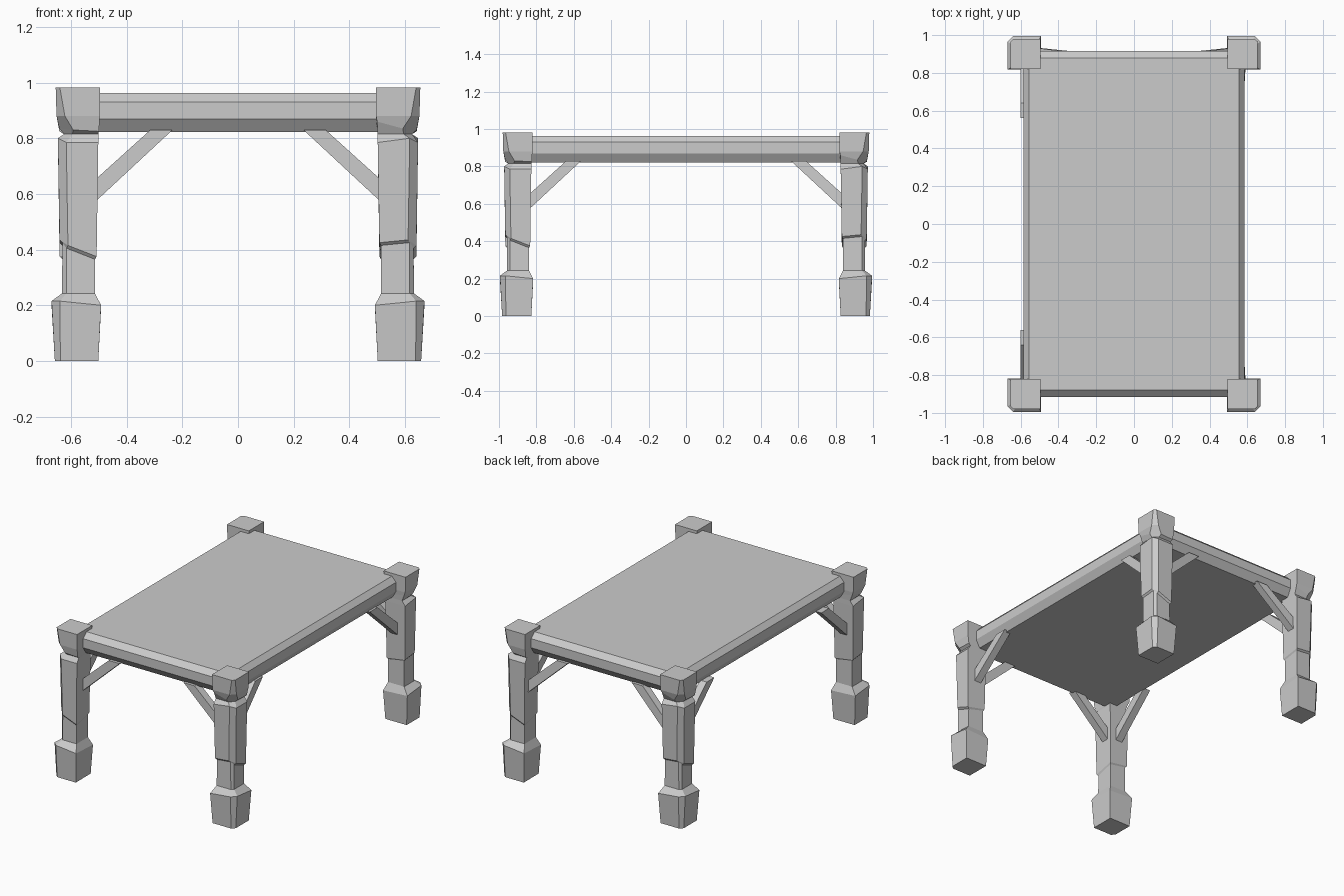
import bpy, bmesh, math

if "Cube" in bpy.data.objects:
    bpy.data.objects.remove(bpy.data.objects["Cube"])


def finish(bm, name):
    bmesh.ops.recalc_face_normals(bm, faces=bm.faces)
    mesh = bpy.data.meshes.new(name)
    bm.to_mesh(mesh)
    bm.free()
    obj = bpy.data.objects.new(name, mesh)
    bpy.context.collection.objects.link(obj)
    return obj


def loft(rings, name):
    """Skin a stack of equal-length point rings and cap both ends."""
    bm = bmesh.new()
    loops = [[bm.verts.new(p) for p in ring] for ring in rings]
    for a, b in zip(loops, loops[1:]):
        n = len(a)
        for k in range(n):
            bm.faces.new((a[k], a[(k + 1) % n], b[(k + 1) % n], b[k]))
    bm.faces.new(loops[0])
    bm.faces.new(loops[-1])
    return finish(bm, name)


# table top: solid slab with bevelled rims
def rect(x, y, z):
    return [(-x, -y, z), (x, -y, z), (x, y, z), (-x, y, z)]


top = loft([rect(0.555, 0.88, 0.822), rect(0.585, 0.915, 0.87),
            rect(0.585, 0.915, 0.93), rect(0.555, 0.88, 0.963)], "table_top")


# leg section: square with the outer corner cut off, each point may be raised
def section(z, o, i, c, dz=(0, 0, 0, 0, 0)):
    pts = [(i, i), (-o, i), (-o, -o + c), (-o + c, -o), (i, -o)]
    return [(x, y, z + d) for (x, y), d in zip(pts, dz)]


step = (0.03, 0.05, 0.06, 0.04, 0)
leg_rings = [
    section(0.0, 0.078, 0.078, 0.02),                                # foot
    section(0.19, 0.09, 0.088, 0.03, (0, 0.01, 0.025, 0.025, 0.01)),
    section(0.243, 0.052, 0.066, 0.015),
    section(0.365, 0.051, 0.066, 0.015, step),                       # lower shaft
    section(0.375, 0.061, 0.072, 0.03, step),
    section(0.785, 0.067, 0.078, 0.03, (0, 0, 0.015, 0, 0)),         # upper shaft
    section(0.815, 0.045, 0.078, 0.03),                              # neck notch
    section(0.825, 0.062, 0.08, 0.05, (0, 0.035, 0.01, 0.005, 0)),
    section(0.88, 0.072, 0.084, 0.03),                               # head
    section(0.982, 0.075, 0.085, 0.015),
]
corners = [("front_left", -1, -1), ("front_right", 1, -1),
           ("back_right", 1, 1), ("back_left", -1, 1)]
for k, (label, sx, sy) in enumerate(corners):
    leg = loft(leg_rings, label + "_leg")
    leg.location = (sx * 0.58, sy * 0.905, 0)
    leg.rotation_euler.z = k * math.pi / 2


# diagonal braces: slanted bar running from the leg to the slab underside
def brace(name, to_world, leg_face, outer_leg, outer_slab, thick=0.05):
    profile = [(-0.02, 0.556), (-0.02, 0.636), (0.195, 0.83), (0.275, 0.83)]
    sides = []
    for inset in (0, thick):
        sides.append([to_world(leg_face - d,
                               (outer_slab if d > 0 else outer_leg) - inset, z)
                      for d, z in profile])
    loft(sides, name)


for s, side, a, b in ((-1, "front", 0.905, 0.905), (1, "back", 0.935, 0.905)):
    for m, hand in ((-1, "left"), (1, "right")):
        brace(f"{side}_brace_{hand}",
              lambda u, v, z: (m * u, s * v, z), 0.51, a, b)
for s, side, a, b in ((-1, "left", 0.6, 0.6), (1, "right", 0.592, 0.575)):
    for m, hand in ((-1, "front"), (1, "back")):
        brace(f"{side}_brace_{hand}",
              lambda u, v, z: (s * v, m * u, z), 0.835, a, b)
